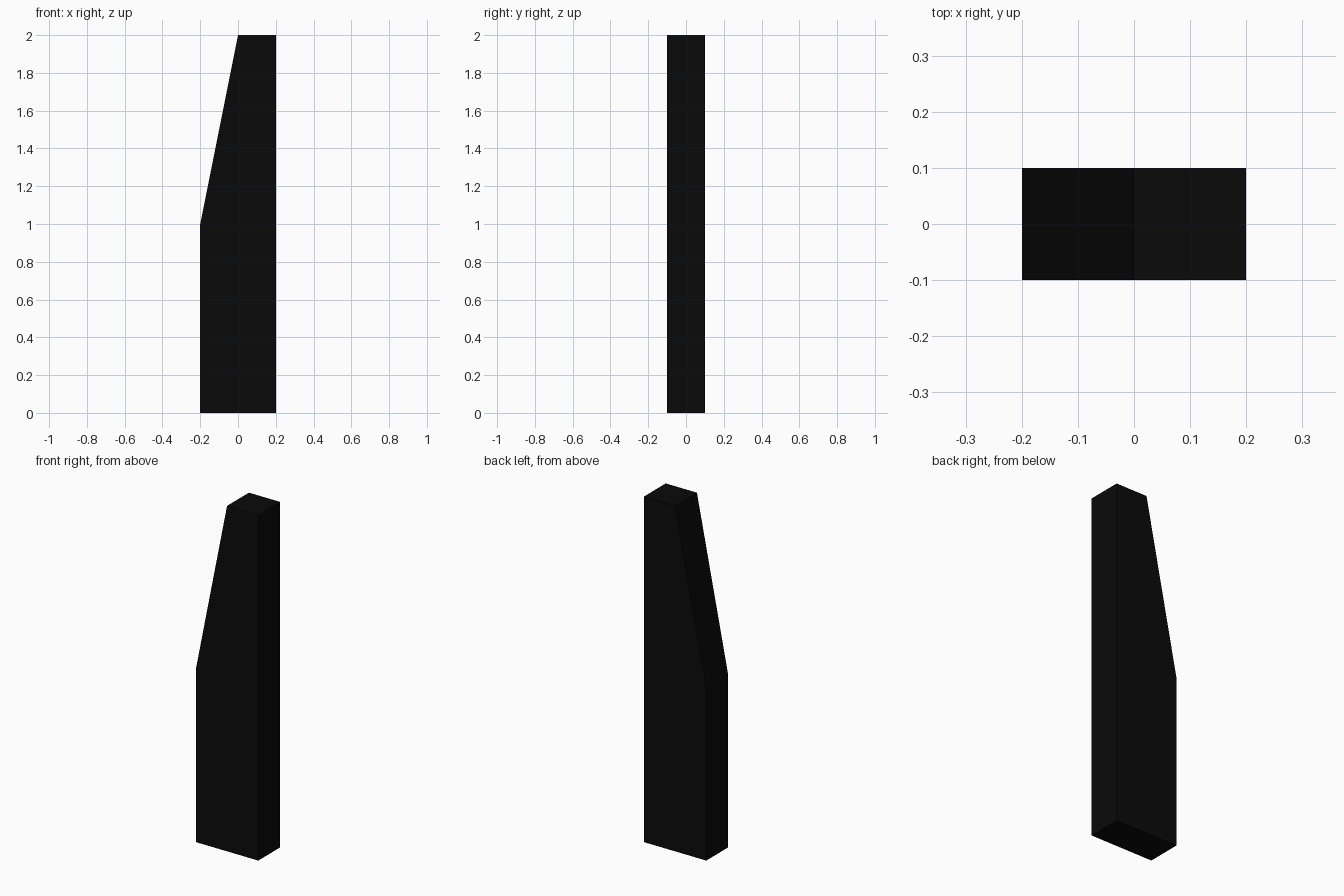
import bpy
import bmesh

if "Cube" in bpy.data.objects:
    bpy.data.objects.remove(bpy.data.objects["Cube"])

# Side profile of the tapered pillar in x, z
PROFILE = [(-0.2, 0), (0.2, 0), (0.2, 2), (0, 2), (-0.2, 1)]
DEPTH = 0.2

# Pillar: profile face on the front, extruded to the back
bm = bmesh.new()
front = bm.faces.new([bm.verts.new((x, -DEPTH / 2, z)) for x, z in PROFILE])
result = bmesh.ops.extrude_face_region(bm, geom=[front], use_keep_orig=True)
moved = [v for v in result["geom"] if isinstance(v, bmesh.types.BMVert)]
bmesh.ops.translate(bm, verts=moved, vec=(0, DEPTH, 0))
bmesh.ops.recalc_face_normals(bm, faces=bm.faces[:])

mesh = bpy.data.meshes.new("tapered_pillar")
bm.to_mesh(mesh)
bm.free()
pillar = bpy.data.objects.new("tapered_pillar", mesh)
bpy.context.collection.objects.link(pillar)

# Near-black finish
black = bpy.data.materials.new("black")
black.diffuse_color = (0.003, 0.003, 0.003, 1)
black.use_nodes = True
black.node_tree.nodes["Principled BSDF"].inputs["Base Color"].default_value = black.diffuse_color
mesh.materials.append(black)
